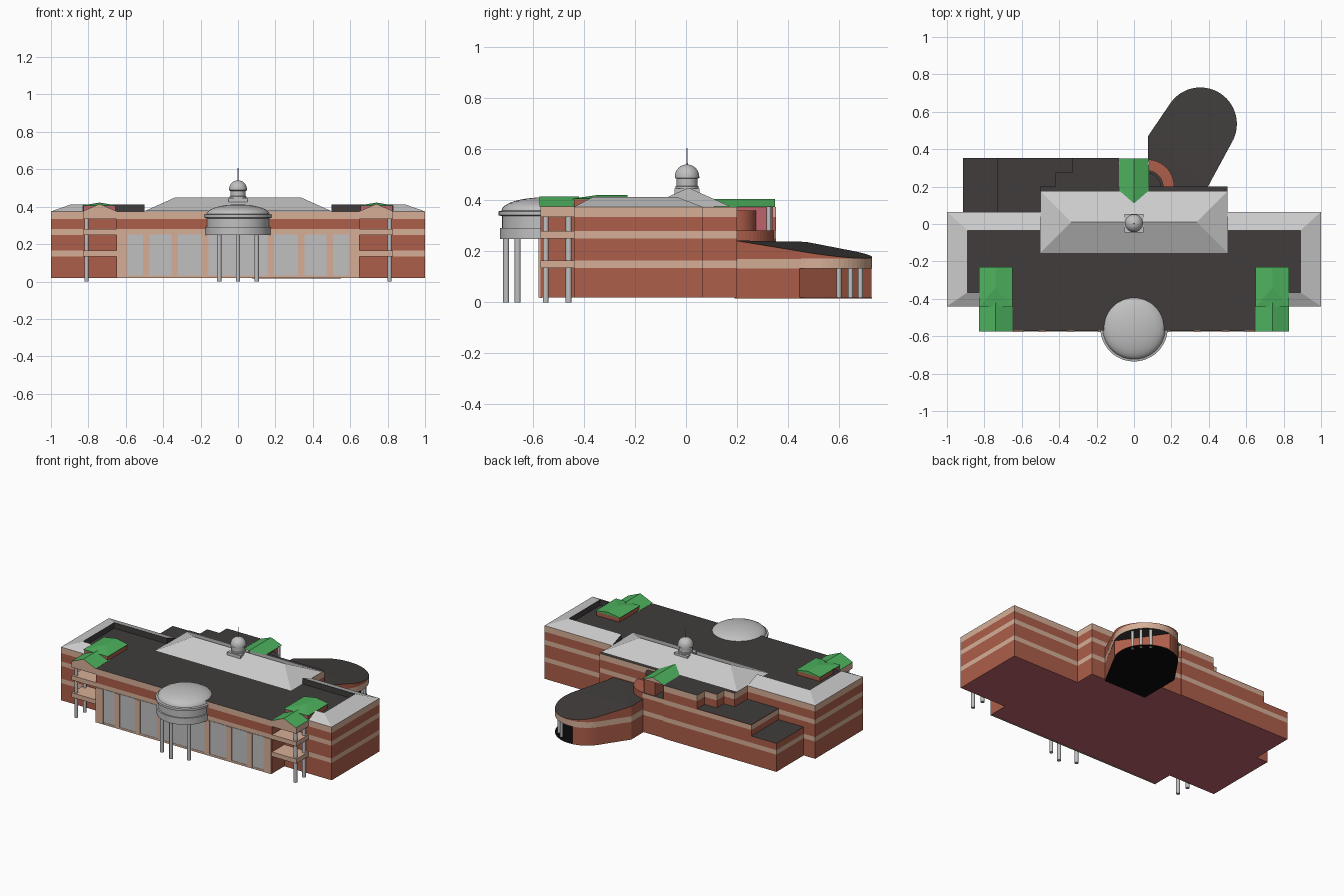
import bpy, bmesh, math

if "Cube" in bpy.data.objects:
    bpy.data.objects.remove(bpy.data.objects["Cube"])

COLOURS = {
    'brick': (.42, .112, .068), 'tan_stone': (.67, .43, .31), 'dark_roof': (.052, .046, .045),
    'grey_metal': (.53, .53, .53), 'slate': (.60, .60, .60), 'green_roof': (.075, .44, .11),
    'black_floor': (.003, .003, .003), 'rose_wall': (.52, .125, .15), 'glass': (.53, .53, .53)}
NAMES = list(COLOURS)
MATS = []
for n in NAMES:
    m = bpy.data.materials.new(n)
    m.diffuse_color = (*COLOURS[n], 1)
    m.use_nodes = True
    m.node_tree.nodes["Principled BSDF"].inputs["Base Color"].default_value = m.diffuse_color
    MATS.append(m)
BANDS = [(.135, .165), (.25, .28), (.335, .38)]     # stone courses


def finish(bm, name, rule):
    """Make an object; rule is a colour name or a function of a face."""
    bmesh.ops.recalc_face_normals(bm, faces=bm.faces)
    bm.normal_update()
    me = bpy.data.meshes.new(name)
    used = []
    for f in bm.faces:
        c = rule if isinstance(rule, str) else rule(f)
        if c not in used:
            used.append(c)
        f.material_index = used.index(c)
    bm.to_mesh(me)
    bm.free()
    for c in used:
        me.materials.append(MATS[NAMES.index(c)])
    ob = bpy.data.objects.new(name, me)
    bpy.context.collection.objects.link(ob)
    return ob


def banded(f):
    if abs(f.normal.z) > .5:
        return 'dark_roof' if f.normal.z > 0 else 'rose_wall'
    z = f.calc_center_median().z
    return 'tan_stone' if any(a < z < b for a, b in BANDS) else 'brick'


def prism(name, pts, z0, z1, rule=banded):
    """Extruded footprint, sliced at the stone courses."""
    zs = [z0] + [z for b in BANDS for z in b if z0 + .001 < z < z1 - .001] + [z1]
    bm = bmesh.new()
    rings = [[bm.verts.new((x, y, z)) for x, y in pts] for z in zs]
    for a, b in zip(rings, rings[1:]):
        for i in range(len(pts)):
            j = (i + 1) % len(pts)
            bm.faces.new((a[i], a[j], b[j], b[i]))
    bm.faces.new(rings[0])
    bm.faces.new(rings[-1])
    return finish(bm, name, rule)


def rect(x0, x1, y0, y1):
    return [(x0, y0), (x1, y0), (x1, y1), (x0, y1)]


def box(name, x0, x1, y0, y1, z0, z1, rule):
    return hull(name, [(x, y, z) for x, y in rect(x0, x1, y0, y1) for z in (z0, z1)], rule)


def hull(name, pts, rule):
    bm = bmesh.new()
    for p in pts:
        bm.verts.new(p)
    bmesh.ops.convex_hull(bm, input=bm.verts)
    bmesh.ops.dissolve_limit(bm, angle_limit=.01, verts=bm.verts, edges=bm.edges)
    return finish(bm, name, rule)


def lathe(name, prof, cx, cy, rule, n=32):
    """Closed (r, z) profile turned about a vertical axis."""
    bm = bmesh.new()
    rings = []
    for r, z in prof:
        if r < 1e-5:
            rings.append([bm.verts.new((cx, cy, z))] * n)
        else:
            rings.append([bm.verts.new((cx + r * math.cos(2 * math.pi * i / n),
                                        cy + r * math.sin(2 * math.pi * i / n), z)) for i in range(n)])
    for a, b in zip(rings, rings[1:]):
        for i in range(n):
            j = (i + 1) % n
            bm.faces.new(list(dict.fromkeys((a[i], a[j], b[j], b[i]))))
    bmesh.ops.recalc_face_normals(bm, faces=bm.faces)
    for f in bm.faces:
        f.smooth = True
    for e in bm.edges:
        e.smooth = e.calc_face_angle(0) < .6
    return finish(bm, name, rule)


def column(name, x, y, z0, z1, r=.012):
    lathe(name, [(0, z0), (r, z0), (r, z1), (0, z1)], x, y, 'grey_metal', 14)


# main building
half = [(.65, -.57), (.65, -.44), (1, -.44), (1, .065), (.5, .065), (.5, .2)]
prism('main_building', half + [(-x, y) for x, y in reversed(half)], .02, .375)

# central hipped roof
hull('central_roof', [(x, y, .376) for x, y in rect(-.5, .5, -.155, .175)]
     + [(-.335, .01, .45), (.335, .01, .45)], 'slate')

for s, side in ((1, 'right'), (-1, 'left')):
    # perimeter slate slope with dark inner upstand
    outer = [(.83, -.44), (1, -.44), (1, .065), (.5, .065)]
    inner = [(.83, -.365), (.89, -.365), (.89, -.035), (.5, -.035)]
    bm = bmesh.new()
    rows = [[bm.verts.new((s * x, y, z)) for x, y in line]
            for line, z in ((outer, .375), (inner, .413), (inner, .374))]
    for k in range(3):
        a, b = rows[k], rows[(k + 1) % 3]
        for i in range(3):
            bm.faces.new((a[i], a[i + 1], b[i + 1], b[i]))
    for i in (0, 3):
        bm.faces.new([r[i] for r in rows])
    finish(bm, side + '_slate_slope', lambda f: 'slate' if f.normal.z > .2 else 'dark_roof')

    # corner porch: slabs, columns, gable and roof box
    x0, x1 = sorted((s * .65, s * .83))
    c = s * .74
    for i, (a, b) in enumerate(BANDS):
        box(f'{side}_porch_slab_{i}', x0, x1, -.57, -.44, a, min(b, .376), 'tan_stone')
    for i, y in enumerate((-.55, -.46)):
        column(f'{side}_porch_column_{i}', s * .81, y, 0, .34)
    hull(side + '_porch_gable', [(x, y, .376) for x, y in rect(x0, x1, -.575, -.42)]
         + [(c, -.575, .415), (c, -.42, .415)],
         lambda f: 'tan_stone' if f.normal.y < -.9 else 'green_roof')
    box(side + '_roof_box', x0 + .005, x1 - .005, -.44, -.235, .37, .406,
        lambda f: 'rose_wall' if f.normal.y < -.9 else 'brick')
    hull(side + '_roof_box_cap', [(x, y, z) for x, y in rect(x0, x1, -.445, -.23) for z in (.403, .407)]
         + [(c, -.34, .422), (c, -.23, .422)], 'green_roof')

    # glazed front with pilasters
    edges = [.175, .338, .49, .62]
    for i, x in enumerate(edges):
        w = .028 if i == 3 else .018
        box(f'{side}_pilaster_{i}', s * x - w, s * x + w, -.578, -.565, .02, .252, 'tan_stone')
    for i in range(3):
        g0, g1 = sorted((s * (edges[i] + .018), s * (edges[i + 1] - .018)))
        box(f'{side}_glazing_{i}', g0, g1, -.573, -.565, .03, .252, 'glass')
box('centre_glazing', -.157, .157, -.573, -.565, .03, .252, 'glass')
box('front_plinth', -.65, .65, -.575, -.565, .018, .031, 'tan_stone')

# domed entrance rotunda
lathe('entrance_drum', [(0, .248), (.175, .248), (.175, .292), (.166, .292), (.166, .338), (.18, .342),
                        (.18, .357), (.168, .36)]
      + [(.168 * math.cos(t * math.pi / 16), .36 + .052 * math.sin(t * math.pi / 16)) for t in range(1, 8)]
      + [(0, .412)], 0, -.555, 'grey_metal', 48)
for i, (x, y) in enumerate(((-.1, -.66), (0, -.705), (.1, -.66))):
    column(f'entrance_column_{i}', x, y, 0, .25)

# cupola
box('cupola_base', -.05, .05, -.045, .053, .40, .446, 'grey_metal')
lathe('cupola', [(0, .44), (.046, .44), (.046, .455), (.041, .457), (.041, .485), (.048, .488)]
      + [(.048 * math.cos(t * math.pi / 16), .493 + .048 * math.sin(t * math.pi / 16)) for t in range(0, 8)]
      + [(.003, .541), (.0015, .606), (0, .607)], 0, .004, 'grey_metal')

# stepped back terraces
prism('low_terrace', rect(-.915, -.73, .06, .353), .02, .21)
prism('middle_terrace', rect(-.73, -.33, .06, .353), .02, .285)
prism('high_terrace', [(-.08, .19), (-.08, .353), (-.33, .353), (-.33, .275), (-.42, .275),
                       (-.42, .2), (-.5, .2), (-.5, .19)], .02, .375)

# back porch
prism('back_porch_base', rect(-.08, .08, .19, .347), .02, .28)
box('back_porch_wall', -.01, .07, .19, .342, .27, .376,
    lambda f: 'rose_wall' if f.normal.x > .9 else 'brick')
for i, x in enumerate((-.068, .074)):
    column(f'back_porch_column_{i}', x, .325, .27, .376, .009)
hull('back_porch_gable', [(x, y, .374) for x, y in rect(-.08, .08, .11, .35)]
     + [(0, .11, .405), (0, .35, .405)],
     lambda f: 'tan_stone' if f.normal.y > .9 else 'green_roof')


# curved stair walls
def arc(cx, cy, r, a0, a1, n):
    return [(cx + r * math.cos(math.radians(a0 + (a1 - a0) * i / n)),
             cy + r * math.sin(math.radians(a0 + (a1 - a0) * i / n))) for i in range(n + 1)]


prism('curved_outer_wall', arc(.07, .2, .145, 0, 90, 14) + arc(.07, .2, .085, 90, 0, 14), .02, .282,
      lambda f: 'brick')
prism('curved_stair_tower', [(.065, .19)] + arc(.065, .195, .08, 0, 90, 12), .02, .36,
      lambda f: 'dark_roof' if f.normal.z > .5 else 'brick')

# round-ended hall
C = (.355, .535)
start = [(.075, .19), (.39, .19)]
full = start + arc(*C, .195, -32, 145, 28) + [(.075, .47)]
body = start + [arc(*C, .193, -28, 0, 1)[0]] + arc(*C, .195, 98, 145, 8) + [(.075, .47)]
prism('hall_floor', full, .016, .02, lambda f: 'black_floor' if abs(f.normal.z) > .5 else 'brick')
prism('hall_walls', body, .02, .135)
prism('hall_canopy', full, .133, .172,
      lambda f: 'tan_stone' if abs(f.normal.z) < .5 else 'dark_roof')


def roof_z(x, y):
    d = .55 * x + .835 * y
    return min(.243, max(.173, .243 - .16 * (d - .4)))


hull('hall_roof', [(x, y, .171) for x, y in full] + [(x, y, roof_z(x, y)) for x, y in full],
     lambda f: 'dark_roof' if f.normal.z > .3 else 'brick')
for i, a in enumerate((22, 40, 60)):
    x, y = arc(*C, .172, a, a, 1)[0]
    column(f'hall_column_{i}', x, y, .015, .135, .01)
